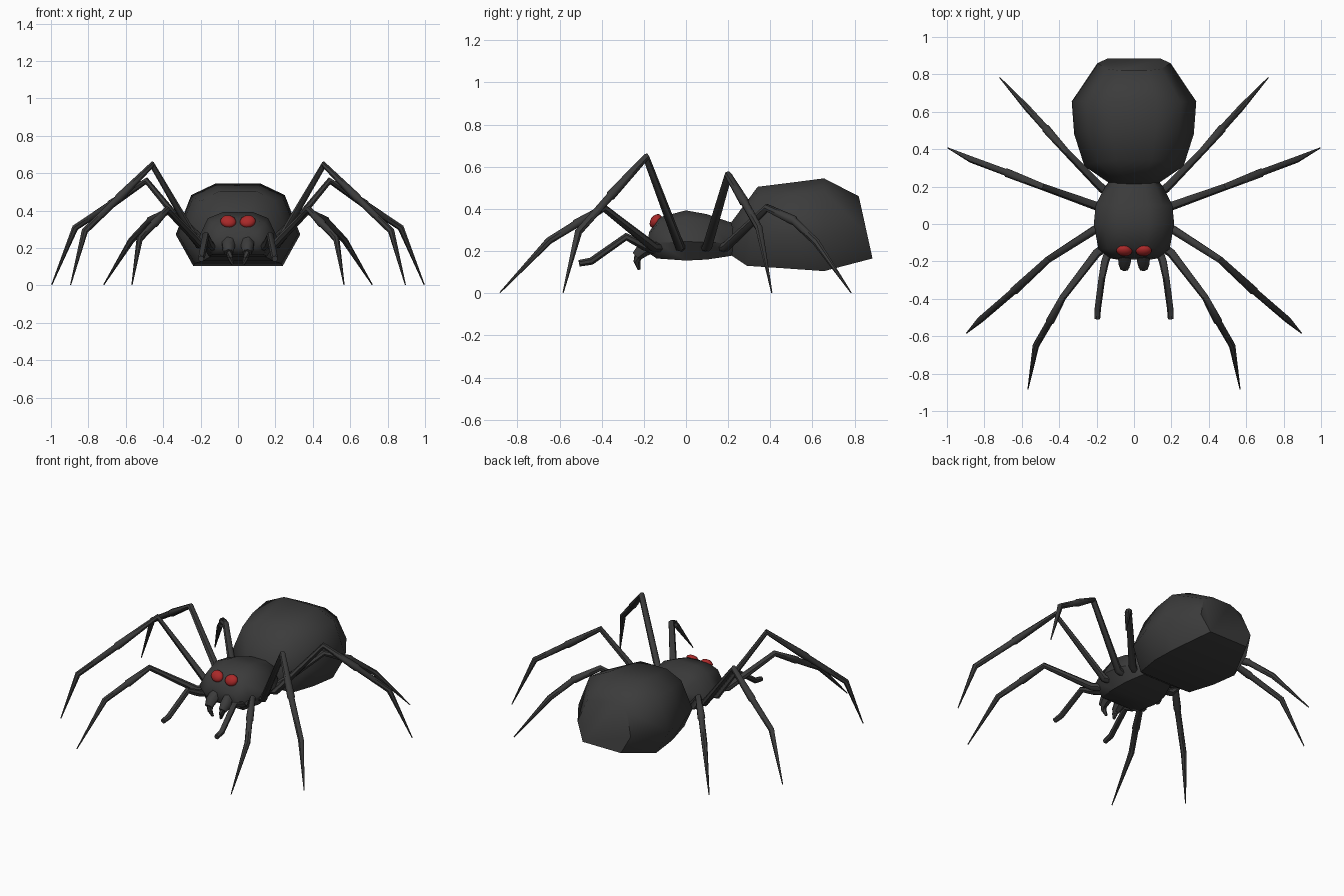
import bpy, bmesh, math
from mathutils import Vector

if "Cube" in bpy.data.objects:
    bpy.data.objects.remove(bpy.data.objects["Cube"])


def material(name, rgb):
    m = bpy.data.materials.new(name)
    m.diffuse_color = (*rgb, 1)
    m.use_nodes = True
    m.node_tree.nodes["Principled BSDF"].inputs["Base Color"].default_value = m.diffuse_color
    return m


BLACK = material("charcoal black", (0.044, 0.044, 0.044))
RED = material("eye red", (0.40, 0.022, 0.022))


def finish(name, bm, mat, angle, mirror=False):
    bmesh.ops.recalc_face_normals(bm, faces=bm.faces)
    mesh = bpy.data.meshes.new(name)
    bm.to_mesh(mesh)
    bm.free()
    mesh.materials.append(mat)
    ob = bpy.data.objects.new(name, mesh)
    bpy.context.collection.objects.link(ob)
    bpy.ops.object.select_all(action='DESELECT')
    ob.select_set(True)
    bpy.context.view_layer.objects.active = ob
    bpy.ops.object.shade_smooth_by_angle(angle=math.radians(angle))
    if mirror:
        ob.modifiers.new("mirror", 'MIRROR')
    return ob


def loft(bm, rings):
    """Skin a list of equal-sized rings and cap both ends."""
    rings = [[bm.verts.new(p) for p in r] for r in rings]
    n = len(rings[0])
    for a, b in zip(rings, rings[1:]):
        for i in range(n):
            j = (i + 1) % n
            bm.faces.new((a[i], a[j], b[j], b[i]))
    bm.faces.new(rings[0])
    bm.faces.new(rings[-1])


# Half cross-section of the body: (width fraction, height fraction)
HALF = [(0.36, 1.0), (0.75, 0.86), (1.0, 0.38), (0.72, 0.0)]
SECTION = HALF + [(-x, h) for x, h in reversed(HALF)]


def body(name, stations, angle):
    """Each station: y at bottom, y at top, half width, z bottom, z top."""
    bm = bmesh.new()
    loft(bm, [[(w * fx, yb + (yt - yb) * h, zb + (zt - zb) * h) for fx, h in SECTION]
              for yb, yt, w, zb, zt in stations])
    return finish(name, bm, BLACK, angle)


def tube(name, points, sides=7):
    """Tapered tube through (x, y, z, radius) points, mirrored across x."""
    pts = [Vector(p[:3]) for p in points]
    rings = []
    for i, p in enumerate(pts):
        d_in = (p - pts[max(i - 1, 0)]).normalized()
        d_out = (pts[min(i + 1, len(pts) - 1)] - p).normalized()
        t = (d_in + d_out).normalized()
        side = t.cross(Vector((0, 0, 1))).normalized()
        up = side.cross(t)
        r = points[i][3]
        rings.append([p + r * (math.cos(a) * side + math.sin(a) * up)
                      for a in (math.tau * k / sides for k in range(sides))])
    bm = bmesh.new()
    loft(bm, rings)
    return finish(name, bm, BLACK, 50, mirror=True)


# Body
body("abdomen", [
    (0.20, 0.21, 0.11, 0.19, 0.33),
    (0.29, 0.34, 0.265, 0.13, 0.505),
    (0.47, 0.50, 0.32, 0.118, 0.525),
    (0.655, 0.655, 0.333, 0.105, 0.545),
    (0.885, 0.82, 0.195, 0.165, 0.46)], 50)
body("head_and_thorax", [
    (-0.19, -0.175, 0.125, 0.20, 0.29),
    (-0.14, -0.13, 0.19, 0.165, 0.36),
    (0.00, 0.00, 0.215, 0.155, 0.393),
    (0.10, 0.10, 0.205, 0.16, 0.375),
    (0.20, 0.20, 0.155, 0.175, 0.34),
    (0.28, 0.28, 0.09, 0.19, 0.32)], 50)

# Legs: hip, coxa, knee, cuff, lower joint, tip
LEGS = {
    "front_leg": [(0.12, -0.10, 0.22), (0.20, -0.155, 0.22), (0.38, -0.39, 0.405),
                  (0.45, -0.52, 0.33), (0.525, -0.65, 0.25), (0.567, -0.883, 0.003)],
    "second_leg": [(0.11, -0.01, 0.22), (0.21, -0.03, 0.22), (0.46, -0.19, 0.645),
                   (0.64, -0.355, 0.465), (0.82, -0.51, 0.29), (0.895, -0.583, 0.003)],
    "third_leg": [(0.11, 0.08, 0.22), (0.21, 0.10, 0.22), (0.49, 0.20, 0.56),
                  (0.68, 0.275, 0.435), (0.87, 0.345, 0.31), (0.996, 0.407, 0.003)],
    "rear_leg": [(0.09, 0.14, 0.22), (0.17, 0.19, 0.22), (0.36, 0.385, 0.405),
                 (0.47, 0.51, 0.345), (0.57, 0.62, 0.24), (0.718, 0.783, 0.003)],
}
for name, (hip, coxa, knee, cuff, joint, tip) in LEGS.items():
    step = tuple(c + 0.04 * (j - c) for c, j in zip(cuff, joint))
    tube(name, [(*hip, 0.026), (*coxa, 0.024), (*knee, 0.019), (*cuff, 0.024),
                (*step, 0.019), (*joint, 0.018), (*tip, 0.003)])

# Feelers and fangs
tube("feeler", [(0.13, -0.13, 0.20, 0.022), (0.155, -0.20, 0.225, 0.022),
                (0.172, -0.285, 0.268, 0.019), (0.194, -0.45, 0.152, 0.018),
                (0.197, -0.507, 0.142, 0.016)])
tube("fang_base", [(0.05, -0.14, 0.24, 0.04), (0.052, -0.205, 0.205, 0.035),
                   (0.05, -0.235, 0.175, 0.025)])
tube("fang", [(0.05, -0.22, 0.20, 0.022), (0.043, -0.233, 0.15, 0.016),
              (0.030, -0.222, 0.113, 0.008)], 6)

# Eyes
bm = bmesh.new()
bmesh.ops.create_uvsphere(bm, u_segments=12, v_segments=8, radius=1)
eye = finish("eye", bm, RED, 60)
eye.scale = (0.043, 0.026, 0.036)
eye.location = (0.052, -0.143, 0.342)
eye.rotation_euler = (math.radians(-35), math.radians(-12), math.radians(8))
other = eye.copy()
other.name = "eye_left"
other.location.x *= -1
other.rotation_euler = (math.radians(-35), math.radians(12), math.radians(-8))
bpy.context.collection.objects.link(other)
